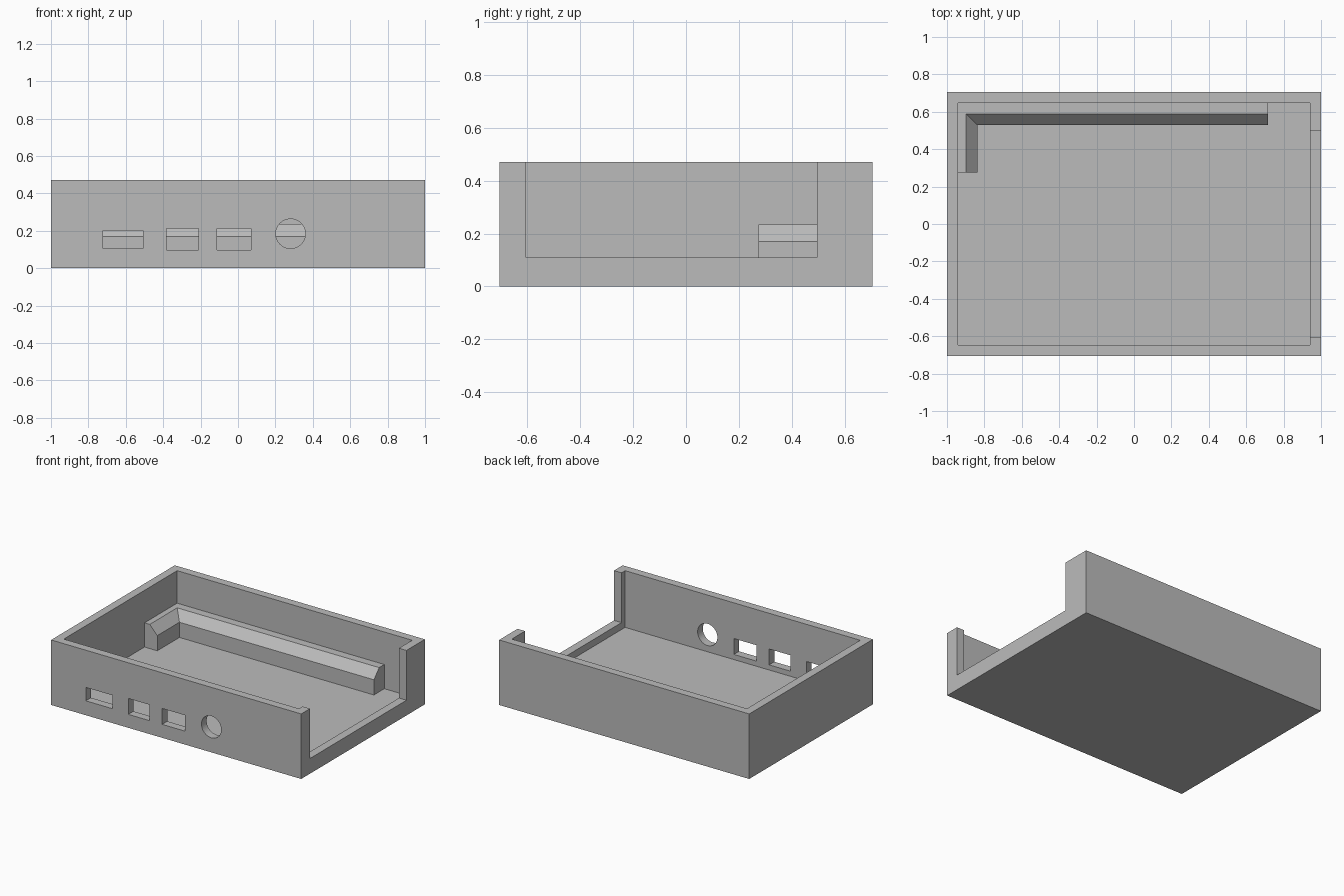
import bpy, bmesh

if "Cube" in bpy.data.objects:
    bpy.data.objects.remove(bpy.data.objects["Cube"], do_unlink=True)

# Overall sizes
X, Y, H = 1.0, 0.706, 0.47
IX, IY, FLOOR = 0.94, 0.647, 0.06

grey = bpy.data.materials.new("plain grey")
grey.use_nodes = True
COLOUR = (0.5, 0.5, 0.5, 1)
grey.diffuse_color = COLOUR
grey.node_tree.nodes["Principled BSDF"].inputs["Base Color"].default_value = COLOUR


def finish(name, bm):
    bmesh.ops.recalc_face_normals(bm, faces=bm.faces)
    mesh = bpy.data.meshes.new(name)
    bm.to_mesh(mesh)
    bm.free()
    mesh.materials.append(grey)
    obj = bpy.data.objects.new(name, mesh)
    bpy.context.collection.objects.link(obj)
    return obj


def box(name, x0, x1, y0, y1, z0, z1):
    bm = bmesh.new()
    bmesh.ops.create_cube(bm, size=1)
    for v in bm.verts:
        v.co.x = x1 if v.co.x > 0 else x0
        v.co.y = y1 if v.co.y > 0 else y0
        v.co.z = z1 if v.co.z > 0 else z0
    return finish(name, bm)


def cut(target, cutter):
    mod = target.modifiers.new(cutter.name, 'BOOLEAN')
    mod.operation = 'DIFFERENCE'
    mod.solver = 'EXACT'
    mod.object = cutter
    cutter.hide_render = True
    cutter.hide_set(True)


# Open tray with one wall cut away down to a low sill
tray = box("tray", -X, X, -Y, Y, 0, H)
cut(tray, box("cavity_cutter", -IX, IX, -IY, IY, FLOOR, 1))
cut(tray, box("side_opening_cutter", 0.8, 1.2, -0.606, 0.496, 0.11, 1))

# Rectangular ports in the front wall
ports = [(-0.723, -0.509, 0.104, 0.201),
         (-0.383, -0.212, 0.097, 0.212),
         (-0.112, 0.07, 0.097, 0.212)]
for i, (x0, x1, z0, z1) in enumerate(ports):
    cut(tray, box(f"port_cutter_{i + 1}", x0, x1, -0.8, -0.6, z0, z1))

# Round port
bpy.ops.mesh.primitive_cylinder_add(vertices=48, radius=0.079, depth=0.2,
                                    location=(0.281, -0.7, 0.184),
                                    rotation=(1.5708, 0, 0))
round_cutter = bpy.context.object
round_cutter.name = "round_port_cutter"
round_cutter.data.materials.append(grey)
cut(tray, round_cutter)

# Apply the cuts and remove the cutters
bpy.context.view_layer.update()
shaped = bpy.data.meshes.new_from_object(
    tray.evaluated_get(bpy.context.evaluated_depsgraph_get()))
cutters = [m.object for m in tray.modifiers]
tray.modifiers.clear()
tray.data = shaped
for c in cutters:
    bpy.data.objects.remove(c, do_unlink=True)
shaped.materials.clear()
shaped.materials.append(grey)

# Chamfered L-shaped ledge along the back and one side, mitred at the corner
RIDGE_X, RIDGE_Y = -0.898, 0.588
profile = [(-0.06, 0.05), (0.06, 0.05), (0.06, 0.17), (0, 0.235), (-0.06, 0.235)]
bm = bmesh.new()
rings = [[bm.verts.new(p) for p in ring] for ring in (
    [(0.717, RIDGE_Y - d, z) for d, z in profile],
    [(RIDGE_X + d, RIDGE_Y - d, z) for d, z in profile],
    [(RIDGE_X + d, 0.275, z) for d, z in profile])]
for a, b in zip(rings, rings[1:]):
    for i in range(len(profile)):
        j = (i + 1) % len(profile)
        bm.faces.new((a[i], a[j], b[j], b[i]))
bm.faces.new(rings[0])
bm.faces.new(rings[-1])
finish("corner_ledge", bm)
